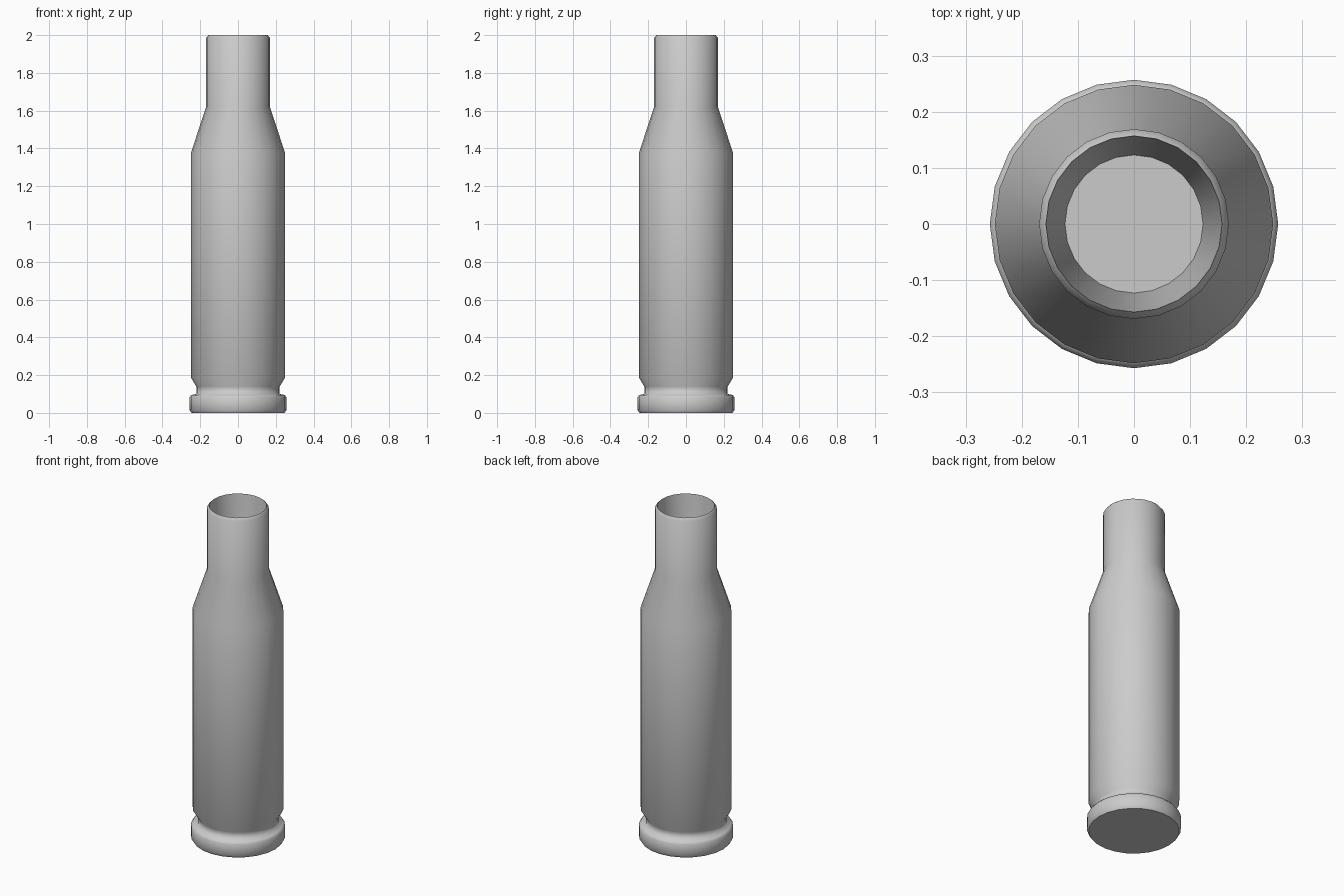
import bpy, bmesh, math

if "Cube" in bpy.data.objects:
    bpy.data.objects.remove(bpy.data.objects["Cube"])

SIDES = 24

# Outer wall from base to mouth, then the inner wall down to the floor (radius, height)
profile = [
    (0.247, 0.0), (0.257, 0.016), (0.257, 0.082), (0.247, 0.095),   # rim
    (0.221, 0.10), (0.221, 0.14),                                   # extractor groove
    (0.248, 0.185), (0.248, 1.38),                                  # body
    (0.169, 1.62), (0.169, 1.985),                                  # shoulder and neck
    (0.157, 2.0), (0.123, 1.62),                                    # mouth and bore
]

bm = bmesh.new()
rings = []
for r, z in profile:
    rings.append([bm.verts.new((r * math.cos(math.tau * i / SIDES),
                                r * math.sin(math.tau * i / SIDES), z))
                  for i in range(SIDES)])
for a, b in zip(rings, rings[1:]):
    for i in range(SIDES):
        j = (i + 1) % SIDES
        bm.faces.new((a[i], a[j], b[j], b[i]))

# Base and bore floor
base = bm.faces.new(rings[0][::-1])
floor = bm.faces.new(rings[-1])

# Smooth sides, flat caps and crisp mouth
for f in bm.faces:
    f.smooth = f not in (base, floor)
for ring in (rings[0], rings[-2], rings[-1]):
    for i in range(SIDES):
        bm.edges.get((ring[i], ring[(i + 1) % SIDES])).smooth = False

mesh = bpy.data.meshes.new("cartridge_case")
bm.to_mesh(mesh)
bm.free()
case = bpy.data.objects.new("cartridge_case", mesh)
bpy.context.collection.objects.link(case)
